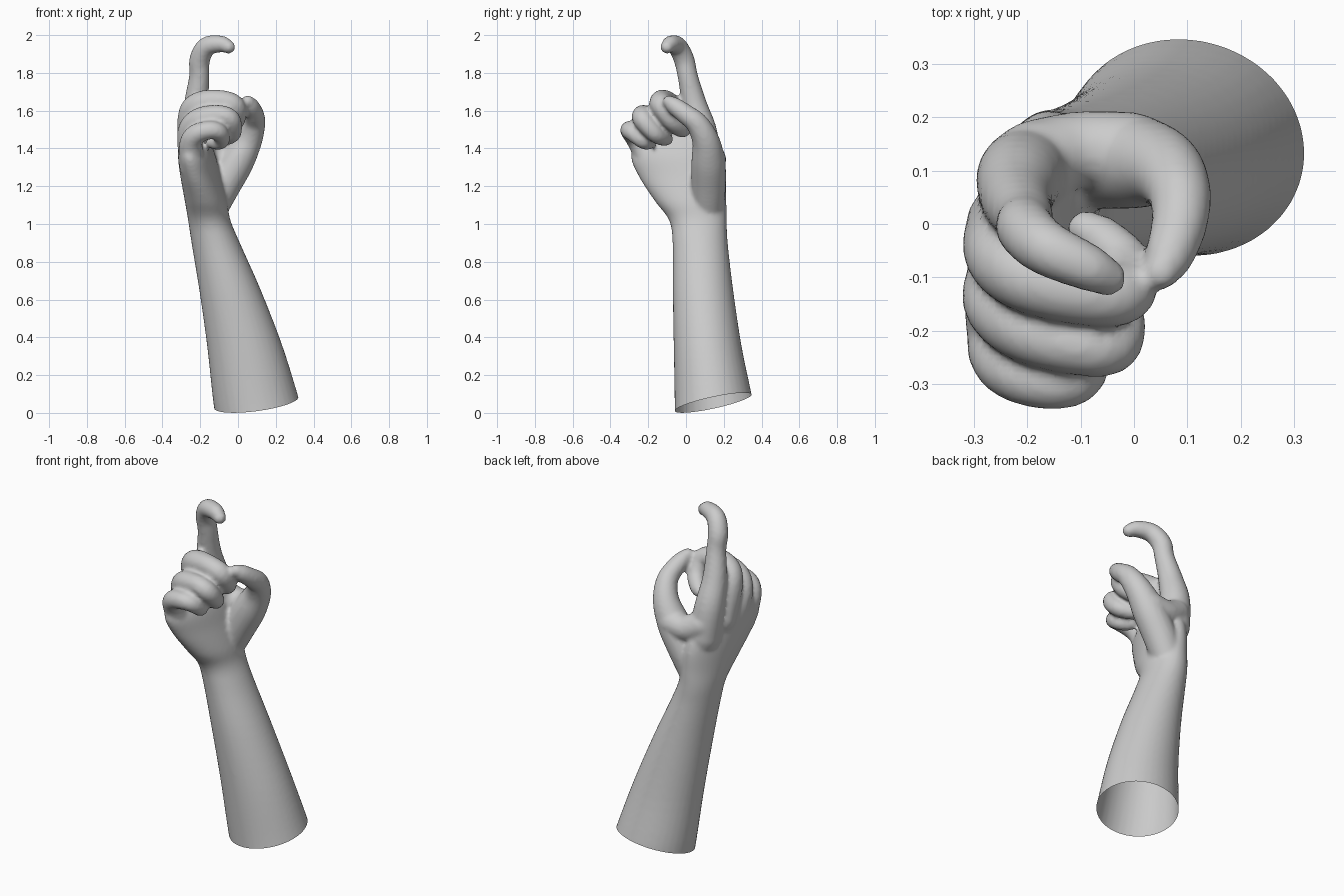
import bpy, bmesh
from math import cos, sin, pi, sqrt
from mathutils import Vector, Matrix

if "Cube" in bpy.data.objects:
    bpy.data.objects.remove(bpy.data.objects["Cube"])

bm = bmesh.new()


def smooth_path(keys, steps=5):
    """Catmull-Rom interpolation of number tuples."""
    pts = [keys[0]] + list(keys) + [keys[-1]]
    out = []
    for i in range(1, len(pts) - 2):
        for s in range(steps):
            t = s / steps
            out.append(tuple(
                0.5 * (2 * b + (c - a) * t + (2 * a - 5 * b + 4 * c - d) * t * t
                       + (3 * b - a - 3 * c + d) * t ** 3)
                for a, b, c, d in zip(*pts[i - 1:i + 3])))
    return out + [tuple(keys[-1])]


def loft(rings):
    """Closed skin through a list of equal-sized point rings."""
    loops = [[bm.verts.new(p) for p in ring] for ring in rings]
    n = len(loops[0])
    for a, b in zip(loops, loops[1:]):
        for i in range(n):
            bm.faces.new((a[i], a[(i + 1) % n], b[(i + 1) % n], b[i]))
    bm.faces.new(loops[0][::-1])
    bm.faces.new(loops[-1])


def digit(keys, sides=20):
    """Round tapered tube along (x, y, z, radius) keys with domed ends."""
    path = smooth_path(keys)
    pts = [Vector(p[:3]) for p in path]
    rad = [p[3] for p in path]
    start, end = (pts[0] - pts[1]).normalized(), (pts[-1] - pts[-2]).normalized()
    dome = (0.4, 0.7, 0.9, 0.99)
    r0, r1 = rad[0], rad[-1]
    pts = [pts[0] + start * r0 * d for d in dome[::-1]] + pts + [pts[-1] + end * r1 * d for d in dome]
    rad = [r0 * sqrt(1 - d * d) for d in dome[::-1]] + rad + [r1 * sqrt(1 - d * d) for d in dome]
    rings, side, prev = [], None, None
    for i, (p, r) in enumerate(zip(pts, rad)):
        tan = (pts[min(i + 1, len(pts) - 1)] - pts[max(i - 1, 0)]).normalized()
        if side is None:
            side = tan.orthogonal().normalized()
        else:
            side = (prev.rotation_difference(tan) @ side).normalized()
        prev = tan
        other = tan.cross(side)
        rings.append([p + r * (cos(2 * pi * k / sides) * side + sin(2 * pi * k / sides) * other)
                      for k in range(sides)])
    loft(rings)


# forearm, wrist and palm slab: z, centre x, centre y, radius x, radius y, turn
arm = [(-0.12, 0.14, 0.155, 0.24, 0.218, 0), (0.05, 0.1, 0.148, 0.23, 0.208, 0),
       (0.35, 0.037, 0.115, 0.2, 0.18, 0), (0.65, -0.042, 0.09, 0.163, 0.16, 0),
       (0.9, -0.118, 0.075, 0.128, 0.146, 0), (1.02, -0.152, 0.063, 0.112, 0.153, -0.05),
       (1.12, -0.17, 0.025, 0.11, 0.19, -0.12), (1.25, -0.198, -0.02, 0.1, 0.232, -0.18),
       (1.36, -0.218, -0.06, 0.09, 0.235, -0.2), (1.45, -0.23, -0.05, 0.07, 0.19, -0.2)]
rings = []
for z, cx, cy, rx, ry, turn in smooth_path(arm):
    rot = Matrix.Rotation(turn, 3, 'Z')
    rings.append([Vector((cx, cy, z)) + rot @ Vector((rx * cos(2 * pi * k / 36), ry * sin(2 * pi * k / 36), 0))
                  for k in range(36)])
loft(rings)

# beckoning index finger
digit([(-0.19, 0.1, 1.3, 0.09), (-0.215, 0.085, 1.48, 0.082), (-0.22, 0.045, 1.63, 0.067),
       (-0.205, 0.01, 1.78, 0.054), (-0.203, -0.01, 1.87, 0.055), (-0.165, -0.045, 1.94, 0.052),
       (-0.09, -0.08, 1.953, 0.045), (-0.05, -0.1, 1.937, 0.036)])
# curled middle finger
digit([(-0.235, 0.0, 1.38, 0.08), (-0.245, -0.055, 1.57, 0.074), (-0.2, -0.1, 1.635, 0.067),
       (-0.1, -0.13, 1.65, 0.06), (-0.02, -0.13, 1.625, 0.058), (-0.012, -0.08, 1.55, 0.05),
       (-0.06, -0.03, 1.505, 0.045), (-0.09, -0.01, 1.495, 0.036)])
# curled ring finger
digit([(-0.24, -0.1, 1.36, 0.075), (-0.252, -0.15, 1.49, 0.068), (-0.2, -0.2, 1.555, 0.062),
       (-0.1, -0.23, 1.575, 0.055), (-0.04, -0.225, 1.55, 0.054), (-0.03, -0.165, 1.48, 0.047),
       (-0.08, -0.12, 1.455, 0.042), (-0.11, -0.1, 1.45, 0.034)])
# curled little finger
digit([(-0.24, -0.18, 1.3, 0.07), (-0.25, -0.24, 1.42, 0.062), (-0.22, -0.28, 1.475, 0.055),
       (-0.15, -0.3, 1.497, 0.049), (-0.1, -0.285, 1.485, 0.046), (-0.085, -0.23, 1.44, 0.041),
       (-0.12, -0.2, 1.43, 0.037), (-0.14, -0.185, 1.43, 0.03)])
# thumb with its fleshy base
digit([(-0.14, 0.115, 1.08, 0.085), (-0.075, 0.12, 1.21, 0.092), (-0.005, 0.118, 1.33, 0.09),
       (0.055, 0.105, 1.44, 0.073), (0.085, 0.06, 1.53, 0.06), (0.085, 0.0, 1.58, 0.053),
       (0.066, -0.06, 1.625, 0.046), (0.052, -0.09, 1.648, 0.034)])
# web between thumb and index finger
digit([(-0.19, 0.12, 1.38, 0.075), (-0.1, 0.14, 1.34, 0.072), (0.0, 0.135, 1.35, 0.075)])

bmesh.ops.recalc_face_normals(bm, faces=bm.faces)
mesh = bpy.data.meshes.new("hand_and_forearm")
bm.to_mesh(mesh)
bm.free()
hand = bpy.data.objects.new("hand_and_forearm", mesh)
bpy.context.collection.objects.link(hand)

# fuse the parts into one skin and soften the joins
fuse = hand.modifiers.new("fuse", 'REMESH')
fuse.mode = 'VOXEL'
fuse.voxel_size = 0.011
soften = hand.modifiers.new("soften", 'SMOOTH')
soften.factor = 0.5
soften.iterations = 6
skin = bpy.data.meshes.new_from_object(hand.evaluated_get(bpy.context.evaluated_depsgraph_get()))
hand.modifiers.clear()

# slice the forearm open at its slanted lower rim
bm = bmesh.new()
bm.from_mesh(skin)
bmesh.ops.bisect_plane(bm, geom=bm.verts[:] + bm.edges[:] + bm.faces[:],
                       plane_co=(0.1, 0.148, 0.055), plane_no=(-0.14, -0.22, 1), clear_inner=True)
for f in bm.faces:
    f.smooth = True
bm.to_mesh(skin)
bm.free()
hand.data = skin
